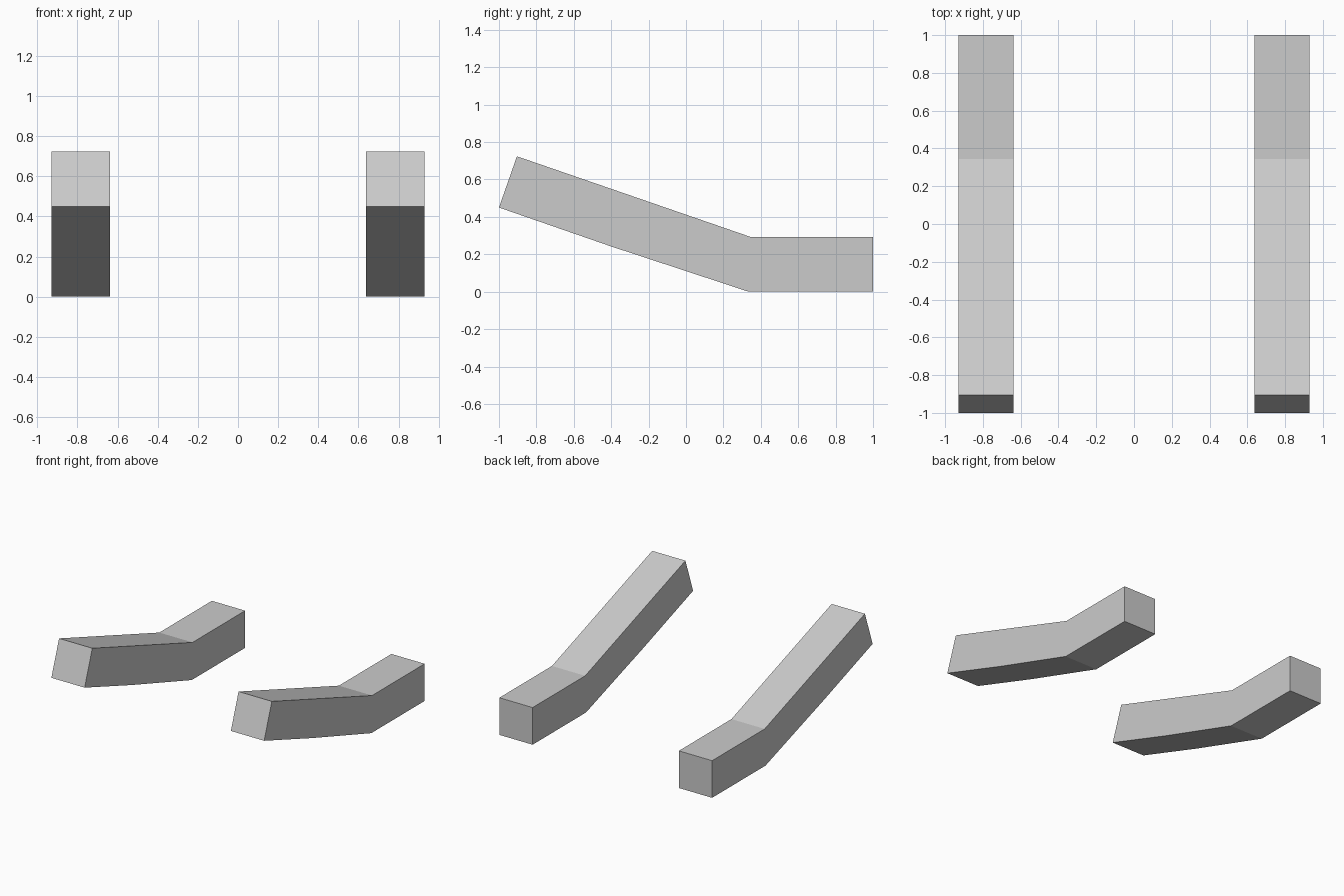
import bpy
import bmesh
from mathutils import Vector

if "Cube" in bpy.data.objects:
    bpy.data.objects.remove(bpy.data.objects["Cube"])

# Side profile (y, z) of one bent runner
PROFILE = [(-1.0, 0.45), (-0.40, 0.242), (0.335, 0.0), (1.0, 0.0),
           (1.0, 0.293), (0.345, 0.293), (-0.904, 0.724)]
X_CENTRE = 0.783
WIDTH = 0.29


def make_runner(name, x_centre):
    """Extrude the profile across x into a solid bar."""
    bm = bmesh.new()
    x0 = x_centre - WIDTH / 2
    face = bm.faces.new([bm.verts.new((x0, y, z)) for y, z in PROFILE])
    result = bmesh.ops.extrude_face_region(bm, geom=[face], use_keep_orig=True)
    moved = [g for g in result["geom"] if isinstance(g, bmesh.types.BMVert)]
    bmesh.ops.translate(bm, verts=moved, vec=Vector((WIDTH, 0, 0)))
    bmesh.ops.recalc_face_normals(bm, faces=bm.faces)
    mesh = bpy.data.meshes.new(name)
    bm.to_mesh(mesh)
    bm.free()
    obj = bpy.data.objects.new(name, mesh)
    bpy.context.collection.objects.link(obj)
    return obj


# Matching left and right bars
for side, sign in (("left", -1), ("right", 1)):
    make_runner(side + "_runner", sign * X_CENTRE)
